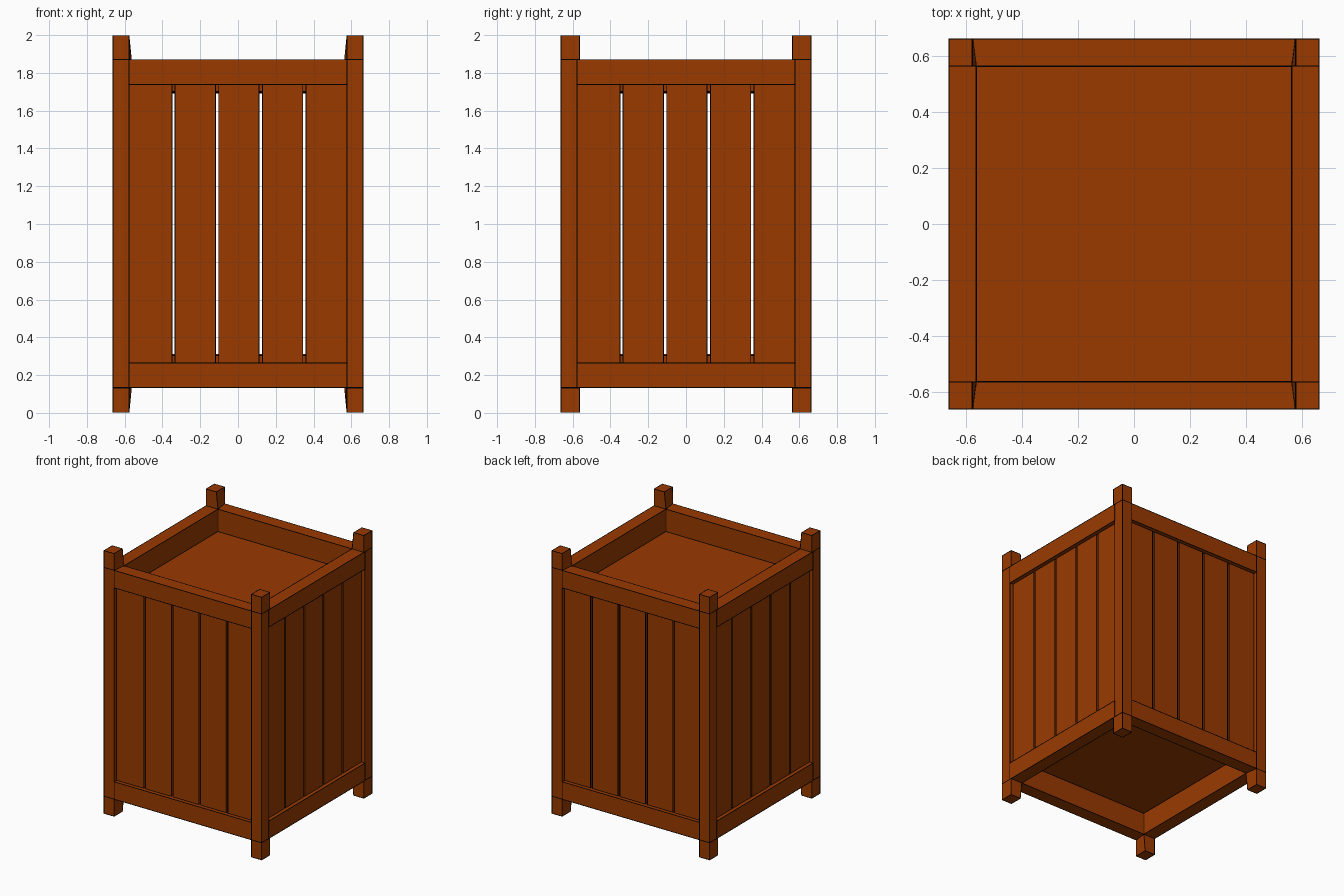
import bpy
import bmesh
from mathutils import Matrix, Vector

cube = bpy.data.objects.get("Cube")
if cube:
    bpy.data.objects.remove(cube, do_unlink=True)


def material(name, colour):
    mat = bpy.data.materials.new(name)
    mat.use_nodes = True
    mat.diffuse_color = colour
    mat.node_tree.nodes["Principled BSDF"].inputs["Base Color"].default_value = colour
    return mat


wood = material("brown_wood", (0.32, 0.042, 0.0, 1))
edging = material("black_edging", (0.0, 0.0, 0.0, 1))

LINE = 0.006                               # width of the dark edging
OUT, INNER, POST = 0.662, 0.564, 0.577     # outer face, rail inside, post inside
LOW, HIGH = 0.133, 1.87                    # frame bottom and top
BASE, TOP = LINE / 2, 2.0 - LINE / 2       # post ends
RAIL, LIP = 0.132, 0.17                    # rail height outside and inside
SLAT_OUT, SLAT_IN = 0.632, 0.61


def finish(name, bm, turn=0):
    """Turn by quarter turns, link, and trim every edge with a thin dark line."""
    bmesh.ops.rotate(bm, verts=bm.verts, matrix=Matrix.Rotation(turn * 1.5707963, 3, "Z"))
    bmesh.ops.recalc_face_normals(bm, faces=bm.faces)
    mesh = bpy.data.meshes.new(name)
    bm.to_mesh(mesh)
    bm.free()
    mesh.materials.append(wood)
    mesh.materials.append(edging)
    obj = bpy.data.objects.new(name, mesh)
    bpy.context.collection.objects.link(obj)
    trim = obj.modifiers.new("edging", "WIREFRAME")
    trim.thickness = LINE
    trim.offset = 0
    trim.use_replace = False
    trim.material_offset = 1


def box(name, lo, hi, turn=0, taper=None):
    lo, hi = Vector(lo), Vector(hi)
    bm = bmesh.new()
    bmesh.ops.create_cube(bm, size=1)
    for v in bm.verts:
        v.co = (lo + hi) / 2 + v.co * (hi - lo)
        if taper:
            taper(v.co)
    finish(name, bm, turn)


def rail(name, edge, direction, turn):
    """Rail with a deeper lip behind the slats, extruded between the posts."""
    profile = [(OUT, 0), (OUT, RAIL), (SLAT_IN, RAIL), (SLAT_IN, LIP), (INNER, LIP), (INNER, 0)]
    bm = bmesh.new()
    face = bm.faces.new([bm.verts.new((-POST, -y, edge + direction * z)) for y, z in profile])
    extruded = bmesh.ops.extrude_face_region(bm, geom=[face], use_keep_orig=True)["geom"]
    moved = [v for v in extruded if isinstance(v, bmesh.types.BMVert)]
    bmesh.ops.translate(bm, verts=moved, vec=(2 * POST, 0, 0))
    finish(name, bm, turn)


# Corner posts: square shaft plus short stubs whose inner corner flares to the rails
for sx, side in ((-1, "right"), (1, "left")):
    for sy, end in ((-1, "front"), (1, "back")):
        label = f"{end}_{side}"

        def span(a, b, inner_x, inner_y):
            xs, ys = sorted((sx * inner_x, sx * OUT)), sorted((sy * inner_y, sy * OUT))
            return (xs[0], ys[0], a), (xs[1], ys[1], b)

        def flare(co):
            if abs(co.x) < 0.6 and abs(co.y) < 0.6 and LOW - 0.01 < co.z < HIGH + 0.01:
                co.x = sx * INNER

        box(f"post_{label}", *span(LOW, HIGH, POST, POST))
        box(f"foot_{label}", *span(BASE, LOW, POST, INNER), taper=flare)
        box(f"finial_{label}", *span(HIGH, TOP, POST, INNER), taper=flare)

# Four sides: rails and five slats, the gaps lined up on opposite sides
pitch = 2 * POST / 5
gap = 0.016
for turn, side in enumerate(("front", "left", "back", "right")):
    rail(f"bottom_rail_{side}", LOW, 1, turn)
    rail(f"top_rail_{side}", HIGH, -1, turn)
    shift = 0.005 if turn < 2 else -0.005
    for i in range(5):
        left = -POST if i == 0 else -POST + i * pitch + gap / 2 + shift
        right = POST if i == 4 else -POST + (i + 1) * pitch - gap / 2 + shift
        box(f"slat_{side}_{i + 1}", (left, -SLAT_OUT, LOW + RAIL),
            (right, -SLAT_IN, HIGH - RAIL), turn)

# Sunken top panel and raised floor panel, level with the rail lips
EDGE = 0.565
box("top_panel", (-EDGE, -EDGE, HIGH - LIP - 0.008), (EDGE, EDGE, HIGH - LIP))
box("floor_panel", (-EDGE, -EDGE, LOW + LIP), (EDGE, EDGE, LOW + LIP + 0.008))
